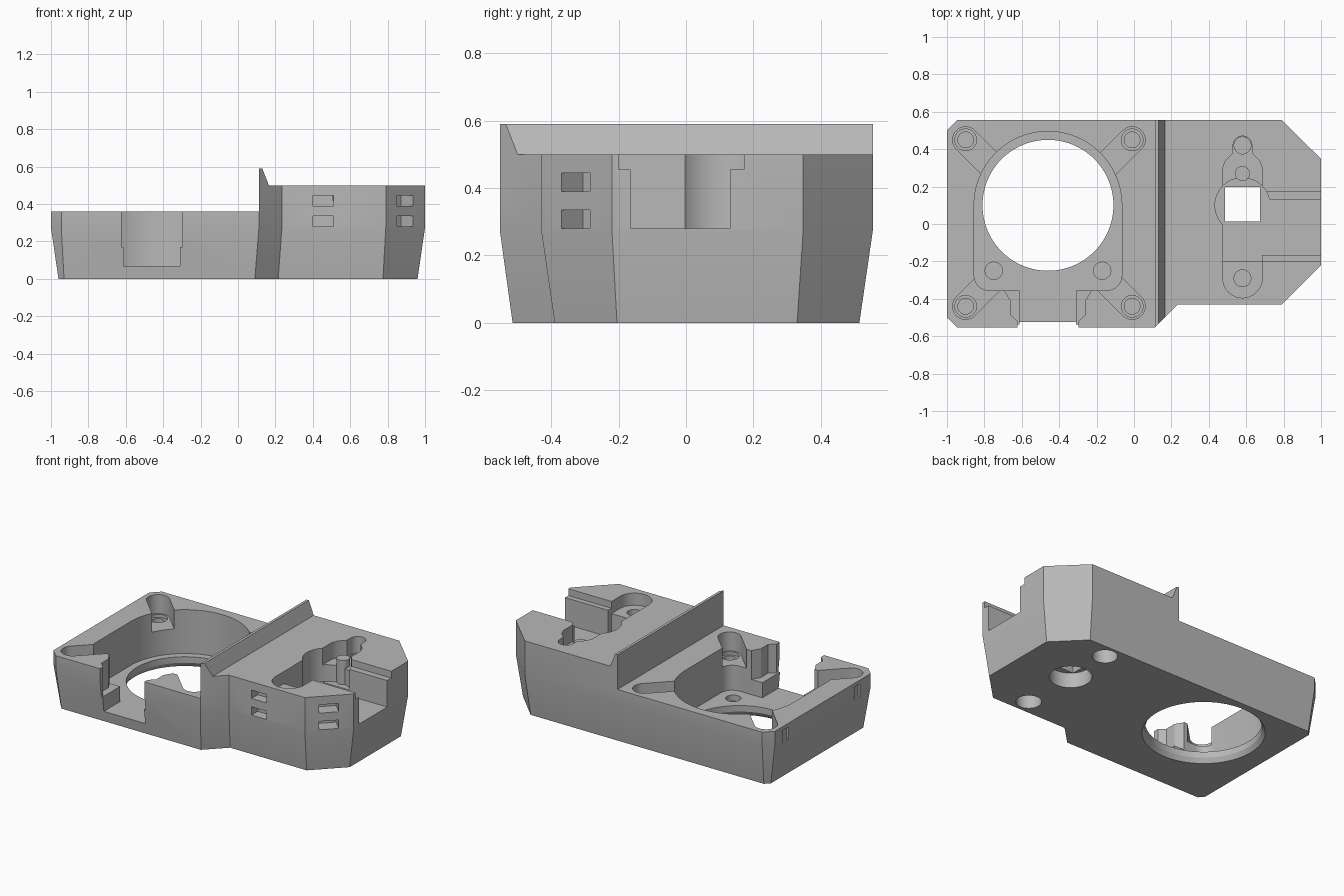
import bpy
import bmesh
from math import pi, sin, cos, radians, atan2
from mathutils import Matrix, Vector

cube = bpy.data.objects.get("Cube")
if cube:
    bpy.data.objects.remove(cube, do_unlink=True)

grey = bpy.data.materials.new("plain grey")
grey.use_nodes = True
color = (0.48, 0.48, 0.48, 1)
grey.diffuse_color = color
grey.node_tree.nodes["Principled BSDF"].inputs["Base Color"].default_value = color


def loft(name, rings):
    """Closed solid through matching rings of 3D points."""
    bm = bmesh.new()
    loops = [[bm.verts.new(p) for p in ring] for ring in rings]
    n = len(loops[0])
    for a, b in zip(loops, loops[1:]):
        for i in range(n):
            j = (i + 1) % n
            bm.faces.new((a[i], a[j], b[j], b[i]))
    bm.faces.new(loops[0][::-1])
    bm.faces.new(loops[-1])
    bmesh.ops.recalc_face_normals(bm, faces=bm.faces)
    mesh = bpy.data.meshes.new(name)
    bm.to_mesh(mesh)
    bm.free()
    mesh.materials.append(grey)
    obj = bpy.data.objects.new(name, mesh)
    bpy.context.collection.objects.link(obj)
    return obj


def prism(name, outline, lo, hi):
    return loft(name, [[(x, y, z) for x, y in outline] for z in (lo, hi)])


def arc(x, y, r, start, end, steps=16):
    angles = [radians(start + (end - start) * i / steps) for i in range(steps + 1)]
    return [(x + r * cos(a), y + r * sin(a)) for a in angles]


def circle(x, y, r, steps=48):
    return arc(x, y, r, 0, 360, steps)[:-1]


def rect(x0, x1, y0, y1):
    return [(x0, y0), (x1, y0), (x1, y1), (x0, y1)]


def capsule(p, q, r):
    a = atan2(q[1] - p[1], q[0] - p[0]) * 180 / pi
    return arc(*p, r, a + 90, a + 270) + arc(*q, r, a - 90, a + 90)


cutters = []


def cut(outline, lo, hi):
    cutter = prism("cutter", outline, lo, hi)
    cutter.hide_render = True
    cutters.append(cutter)
    return cutter


# Tapered outer shell
foot = [(-.96, -.48), (-.93, -.515), (.09, -.515), (.215, -.39), (.775, -.39),
        (.96, -.205), (.96, .33), (.775, .515), (-.93, .515), (-.96, .485)]
wall = [(-1, -.5), (-.945, -.553), (.112, -.553), (.235, -.43), (.79, -.43),
        (1, -.22), (1, .348), (.79, .555), (-.945, .555), (-1, .5)]
housing = loft("housing", [[(x, y, z) for x, y in ring]
                           for ring, z in ((foot, 0), (wall, .275), (wall, .59))])

# Stepped top with a raised ridge between the two levels
step = [(-1.2, .36), (.112, .36), (.112, .7), (-1.2, .7)]
slope = [(.13, .59), (.165, .5), (1.2, .5), (1.2, .7), (.13, .7)]
for profile in (step, slope):
    cutter = loft("cutter", [[(x, y, z) for x, z in profile] for y in (-.8, .8)])
    cutters.append(cutter)

# Large round pocket with a through opening
mid = -.46
cut(arc(mid, .1, .395, 0, 180, 48) + arc(mid - .315, -.275, .08, 180, 270, 8)
    + arc(mid + .315, -.275, .08, 270, 360, 8), .07, .8)
cut(circle(mid, .1, .35, 96), -.1, .2)
cutters.append(loft("cutter", [[(x, y, z) for x, y in circle(mid, .1, r, 96)]
                               for r, z in ((.375, -.01), (.35, .03))]))

# Corner screw pockets running into the round pocket
for sx in (-1, 1):
    for y, dy in ((.45, -.15), (-.44, .15)):
        x = mid + .02 + .445 * sx - .015
        cut(capsule((x, y), (x - .15 * sx, y + dy), .07), .235, .8)
        cut(circle(x, y, .058), .215, .3)
        cut(circle(x, y, .042), .1, .3)
    cut(circle(mid + .29 * sx, -.25, .046), .03, .2)

# Front connector opening with wider upper shoulders
cut(rect(-.613, -.31, -.8, -.3), .07, .8)
half = [(.162, -.8), (.162, -.52), (.2, -.485), (.2, -.41), (.23, -.36), (.23, -.3)]
cut([(mid - x, y) for x, y in half] + [(mid + x, y) for x, y in half[::-1]], .17, .8)

# Small notches on the left end wall
for y in (.39, -.36):
    cut(rect(-1.1, -.985, y - .03, y + .03), .25, .335)

# Right hand pocket: round well, straight slot and side channel
hub = .58
cut(circle(hub, .1, .147, 64), .28, .8)
cut(rect(hub - .105, hub + .105, -.2, .1), .28, .8)
cut(rect(hub, 1.2, -.165, .13), .28, .8)
cut(rect(hub, 1.2, -.2, .172), .455, .8)
cut(rect(hub - .093, hub + .093, .013, .197), -.1, .4)
cut(circle(hub, .1, .128), -.1, .1)

# Shallow screw seats either side of the well
cut(arc(hub, -.29, .105, 180, 360) + [(hub + .105, -.15), (hub - .105, -.15)], .42, .8)
cut([(hub - .105, .1), (hub + .105, .1), (hub + .105, .3), (hub + .09, .34),
     (hub + .05, .38)] + arc(hub, .42, .05, 0, 180)
    + [(hub - .05, .38), (hub - .09, .34), (hub - .105, .3)], .39, .8)
for y in (-.29, .42):
    cut(circle(hub, y, .045), .3, .45)
    cut(circle(hub, y, .077), -.1, .2)

# Tie slots in the front and in the chamfered corner
for lo, hi in ((.28, .335), (.39, .445)):
    cut(rect(.4, .51, -.6, -.365), lo, hi)
    corner = cut(rect(-.06, .06, -.09, .09), lo, hi)
    corner.data.transform(Matrix.Translation(Vector((.893, -.327, 0)))
                          @ Matrix.Rotation(radians(45), 4, 'Z'))

# Apply all cuts, then remove the cutters
for cutter in cutters:
    mod = housing.modifiers.new("cut", 'BOOLEAN')
    mod.operation = 'DIFFERENCE'
    mod.solver = 'EXACT'
    mod.object = cutter
bpy.context.view_layer.update()
result = housing.evaluated_get(bpy.context.evaluated_depsgraph_get())
mesh = bpy.data.meshes.new_from_object(result)
housing.modifiers.clear()
housing.data = mesh
for cutter in cutters:
    bpy.data.objects.remove(cutter, do_unlink=True)

# Locating post in the rear seat
post = prism("locating_post", circle(hub, .27, .04), .27, .44)

for obj in (housing, post):
    bpy.ops.object.select_all(action='DESELECT')
    obj.select_set(True)
    bpy.context.view_layer.objects.active = obj
    bpy.ops.object.shade_smooth_by_angle(angle=radians(25))
